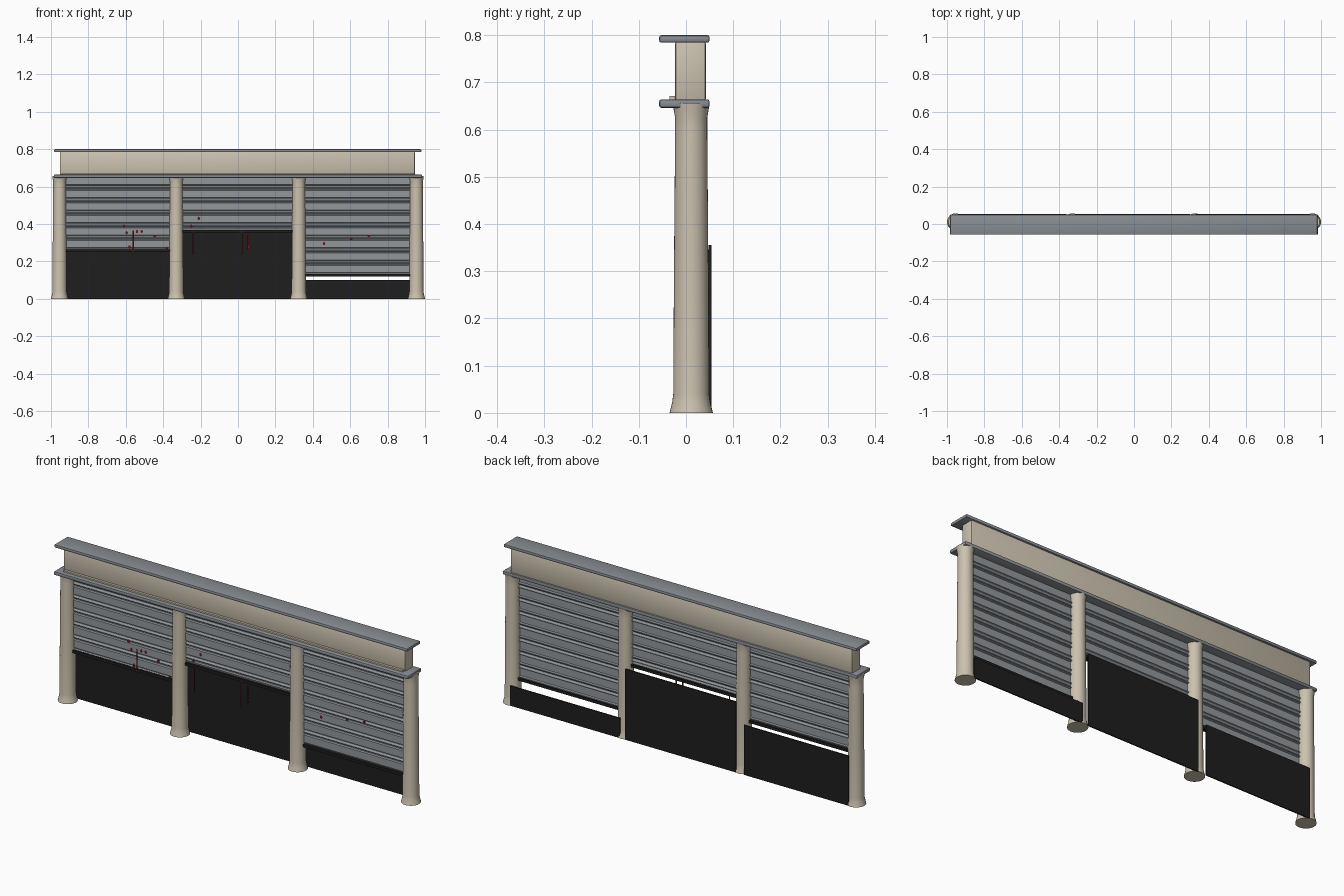
import bpy, bmesh, math

if "Cube" in bpy.data.objects:
    bpy.data.objects.remove(bpy.data.objects["Cube"])


def material(name, rgb):
    m = bpy.data.materials.new(name)
    m.diffuse_color = (*rgb, 1)
    m.use_nodes = True
    m.node_tree.nodes["Principled BSDF"].inputs["Base Color"].default_value = m.diffuse_color
    return m


CREAM = material("cream stone", (0.60, 0.54, 0.43))
GREY = material("grey ledge", (0.25, 0.27, 0.29))
STEEL = material("shutter steel", (0.29, 0.31, 0.33))
BLACK = material("black", (0.013, 0.013, 0.013))
RED = material("dark red", (0.16, 0.008, 0.012))


def finish(name, bm, mat, smooth=False):
    bmesh.ops.recalc_face_normals(bm, faces=bm.faces)
    me = bpy.data.meshes.new(name)
    bm.to_mesh(me)
    bm.free()
    ob = bpy.data.objects.new(name, me)
    bpy.context.collection.objects.link(ob)
    me.materials.append(mat)
    if smooth:
        bpy.ops.object.select_all(action='DESELECT')
        ob.select_set(True)
        bpy.context.view_layer.objects.active = ob
        bpy.ops.object.shade_smooth_by_angle(angle=math.radians(40))
    return ob


def box(name, lo, hi, mat, bevel=0.0):
    bm = bmesh.new()
    bmesh.ops.create_cube(bm, size=1)
    for v in bm.verts:
        v.co = [(a + b) / 2 + c * (b - a) for a, b, c in zip(lo, hi, v.co)]
    if bevel:
        bmesh.ops.bevel(bm, geom=bm.edges[:], offset=bevel, segments=2,
                        profile=0.5, affect='EDGES')
    return finish(name, bm, mat, bool(bevel))


def column(name, x, y):
    # Turned shaft with flared foot and head
    profile = [(0.046, 0), (0.044, 0.008), (0.040, 0.024), (0.038, 0.04),
               (0.0365, 0.3), (0.034, 0.60), (0.034, 0.625),
               (0.037, 0.642), (0.039, 0.656)]
    n = 32
    bm = bmesh.new()
    rings = [[bm.verts.new((x + r * math.cos(2 * math.pi * i / n),
                            y + r * math.sin(2 * math.pi * i / n), z))
              for i in range(n)] for r, z in profile]
    for a, b in zip(rings, rings[1:]):
        for i in range(n):
            j = (i + 1) % n
            bm.faces.new((a[i], a[j], b[j], b[i]))
    bm.faces.new(rings[0])
    bm.faces.new(rings[-1])
    finish(name, bm, CREAM, True)


def shutter(name, x0, x1, z0, z1, y):
    # Corrugated sheet: wide flat slat, then a narrow rounded rib
    pitch = 0.067
    slat = [(0, 0.004), (0.003, -0.004), (0.040, -0.004), (0.043, 0.004),
            (0.047, 0.004), (0.050, -0.002), (0.055, -0.005),
            (0.060, -0.002), (0.063, 0.004)]
    pts = []
    top = z1
    while top > z0:
        pts += [(top - d, y + o) for d, o in slat if top - d > z0]
        top -= pitch
    pts.append((z0, y))
    bm = bmesh.new()
    rows = [(bm.verts.new((x0, py, pz)), bm.verts.new((x1, py, pz)))
            for pz, py in pts]
    for a, b in zip(rows, rows[1:]):
        bm.faces.new((a[0], a[1], b[1], b[0]))
    finish(name, bm, STEEL)


# Columns
CY = 0.011
XS = [-0.954, -0.33, 0.325, 0.954]
for i, x in enumerate(XS):
    column(f"column_{i + 1}", x, CY)

# Beam with its two ledges and front trim
box("lower_ledge", (-0.985, -0.057, 0.646), (0.985, 0.05, 0.664), GREY, 0.005)
box("beam", (-0.953, -0.023, 0.66), (0.945, 0.042, 0.787), CREAM, 0.005)
box("beam_trim", (-0.945, -0.035, 0.662), (0.94, -0.02, 0.671), CREAM)
box("upper_ledge", (-0.983, -0.057, 0.784), (0.98, 0.05, 0.80), GREY, 0.005)

# Bays: shutter, bottom bar, and dark panel behind
bays = [("left", 0, -0.94, -0.36, 0.25, 0.25),
        ("middle", 1, -0.315, 0.30, 0.355, 0.355),
        ("right", 2, 0.33, 0.94, 0.10, 0.12)]
for name, i, p0, p1, ptop, sbot in bays:
    shutter(f"{name}_shutter", XS[i] + 0.01, XS[i + 1] - 0.01,
            sbot + 0.012, 0.65, CY)
    box(f"{name}_bottom_bar", (XS[i] + 0.015, 0.0, sbot),
        (XS[i + 1] - 0.015, 0.022, sbot + 0.014), BLACK)
    box(f"{name}_panel", (p0, 0.048, 0.0), (p1, 0.054, ptop), BLACK)

# Paint splashes: small faceted spots
spots = [(-0.61, 0.39), (-0.595, 0.353), (-0.58, 0.278), (-0.54, 0.36),
         (-0.515, 0.36), (-0.445, 0.335), (-0.38, 0.27), (-0.25, 0.39),
         (-0.21, 0.43), (0.06, 0.275), (0.46, 0.295), (0.605, 0.322),
         (0.70, 0.335)]
bm = bmesh.new()
for x, z in spots:
    ring = [(x + 0.007 * math.cos(k * math.pi / 4),
             z + 0.009 * math.sin(k * math.pi / 4)) for k in range(8)]
    bm.faces.new([bm.verts.new((a, 0.003, b)) for a, b in ring])
finish("paint_spots", bm, RED)

# Paint drips running down
for i, (x, z0, z1) in enumerate([(-0.56, 0.25, 0.365), (-0.24, 0.235, 0.36),
                                 (0.02, 0.235, 0.365), (0.055, 0.26, 0.345)]):
    box(f"paint_drip_{i + 1}", (x - 0.003, -0.003, z0),
        (x + 0.003, -0.001, z1), RED)
